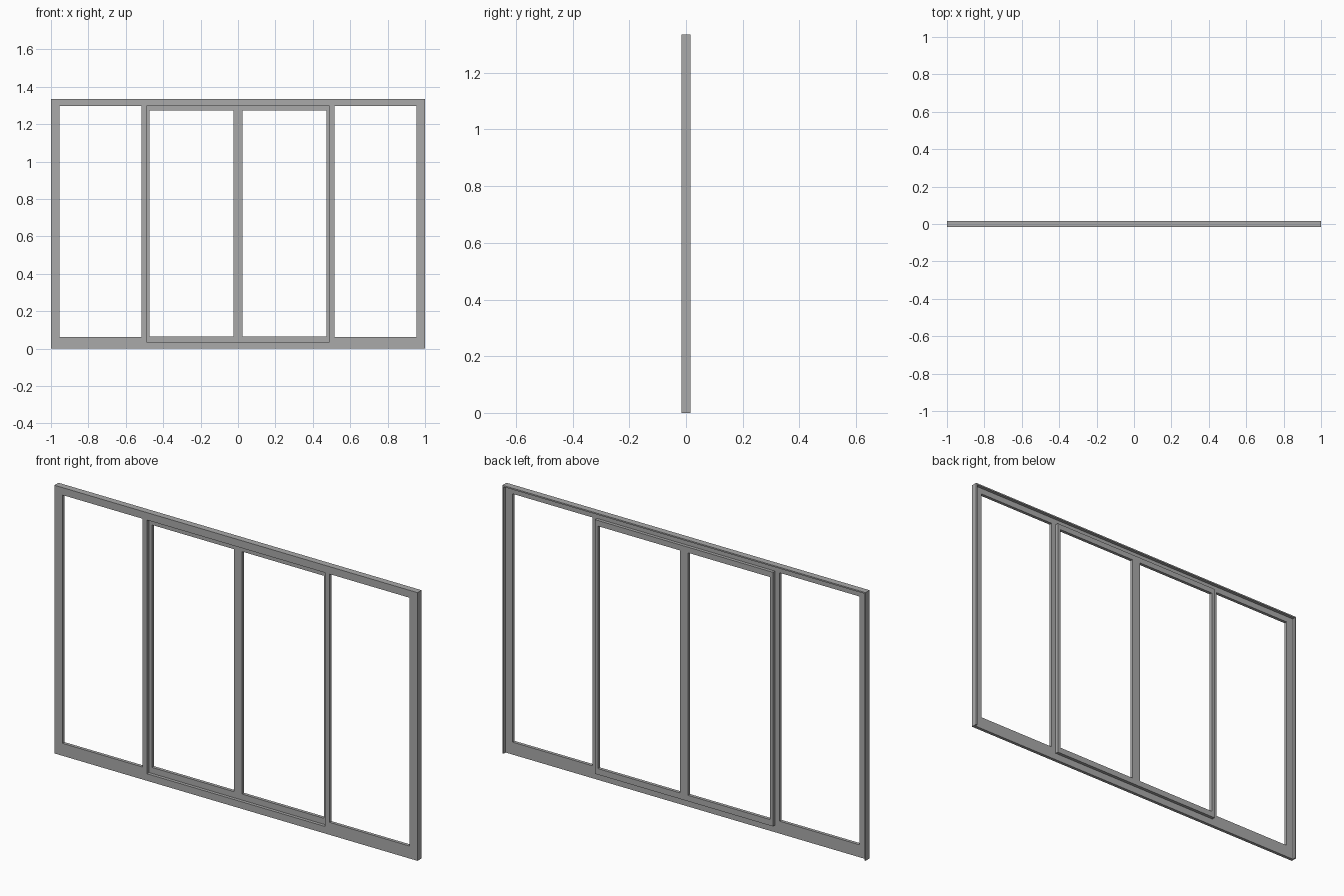
import bpy
import bmesh
import math

default = bpy.data.objects.get("Cube")
if default:
    bpy.data.objects.remove(default, do_unlink=True)

# One grey for all the painted metal
GREY = (0.40, 0.40, 0.40, 1.0)
metal = bpy.data.materials.new("grey_metal")
metal.use_nodes = True
metal.diffuse_color = GREY
metal.node_tree.nodes["Principled BSDF"].inputs["Base Color"].default_value = GREY

HEIGHT = 1.335
FRONT, MIDDLE, BACK = -0.016, 0.0, 0.016
LIP = 0.007          # thickness of the rear lip
DOOR = 0.49          # half width of the middle opening


def pierced_panel(name, xs, zs, is_open, y0, y1):
    """Slab from y0 to y1 on a grid of breaks, leaving out the open cells."""
    bm = bmesh.new()
    verts = {}

    def vert(x, z):
        if (x, z) not in verts:
            verts[x, z] = bm.verts.new((x, y0, z))
        return verts[x, z]

    for xa, xb in zip(xs, xs[1:]):
        for za, zb in zip(zs, zs[1:]):
            if not is_open((xa + xb) / 2, (za + zb) / 2):
                bm.faces.new((vert(xa, za), vert(xb, za), vert(xb, zb), vert(xa, zb)))
    ext = bmesh.ops.extrude_face_region(bm, geom=bm.faces[:], use_keep_orig=True)
    moved = [g for g in ext["geom"] if isinstance(g, bmesh.types.BMVert)]
    bmesh.ops.translate(bm, verts=moved, vec=(0, y1 - y0, 0))
    bmesh.ops.recalc_face_normals(bm, faces=bm.faces[:])
    # Merge flat neighbours so that only the real edges remain
    bmesh.ops.dissolve_limit(bm, angle_limit=math.radians(1),
                             verts=bm.verts[:], edges=bm.edges[:])
    mesh = bpy.data.meshes.new(name)
    bm.to_mesh(mesh)
    bm.free()
    mesh.materials.append(metal)
    obj = bpy.data.objects.new(name, mesh)
    bpy.context.collection.objects.link(obj)
    return obj


def mirrored(values):
    return [-v for v in reversed(values)] + values


# Front frame: two side lights and a taller middle opening
def frame_open(x, z):
    if abs(x) < DOOR:
        return 0.035 < z < 1.298
    return 0.515 < abs(x) < 0.955 and 0.062 < z < 1.298


pierced_panel("front_frame", mirrored([DOOR, 0.515, 0.955, 1.0]),
              [0, 0.035, 0.062, 1.298, HEIGHT], frame_open, FRONT, MIDDLE)

# Rear lip around the sides and top, open along the sill
pierced_panel("rear_lip", mirrored([1 - LIP, 1.0]), [0, HEIGHT - LIP, HEIGHT],
              lambda x, z: abs(x) < 1 - LIP and z < HEIGHT - LIP, MIDDLE, BACK)

# Pair of sliding doors meeting at the centre, set behind the front frame
for side, name in ((-1, "right_door"), (1, "left_door")):
    xs = sorted(side * x for x in (0, 0.023, 0.473, DOOR))
    pierced_panel(name, xs, [0.035, 0.065, 1.272, 1.30],
                  lambda x, z: 0.023 < abs(x) < 0.473 and 0.065 < z < 1.272,
                  MIDDLE, BACK)
